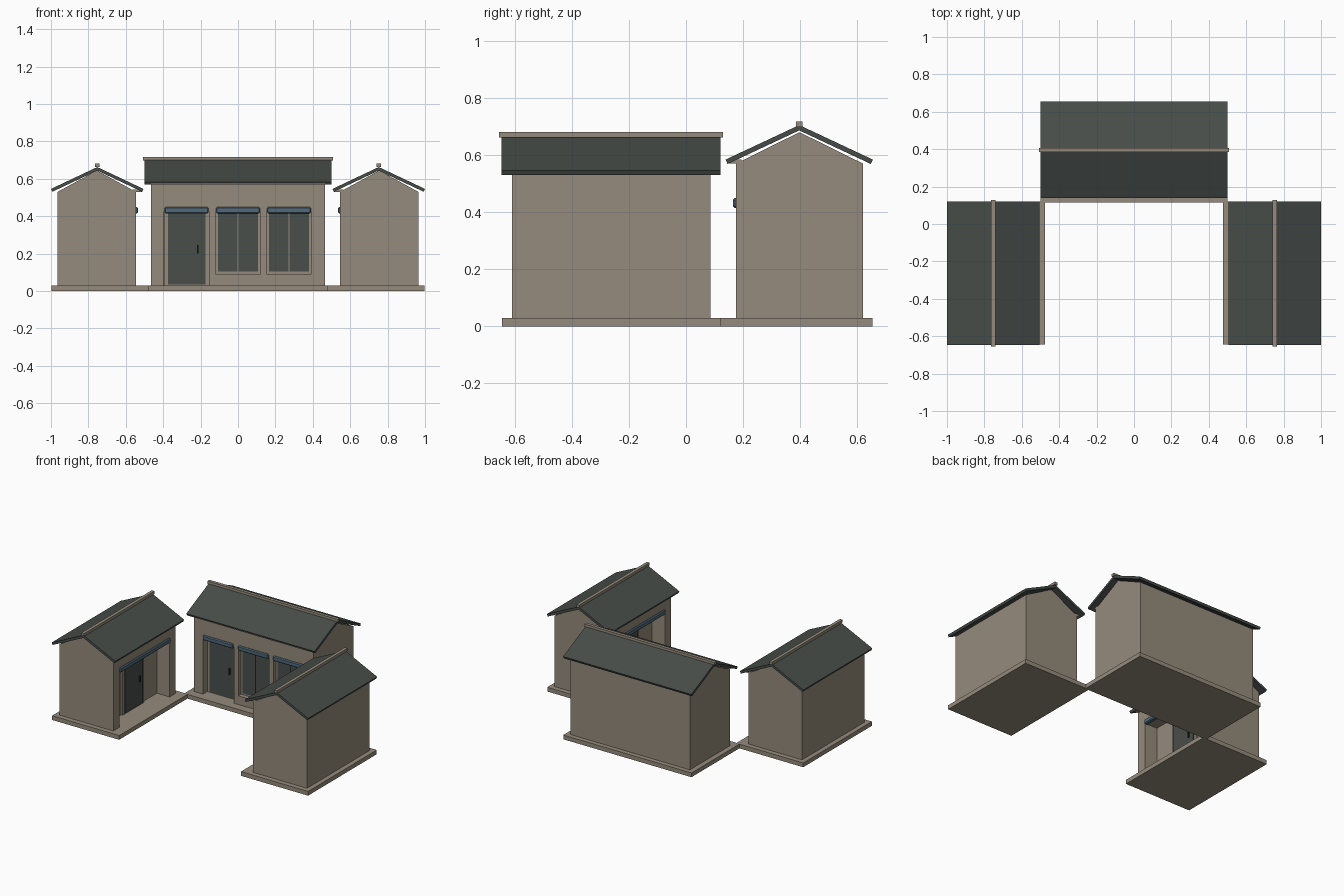
import bpy, bmesh, math
from mathutils import Matrix

if "Cube" in bpy.data.objects:
    bpy.data.objects.remove(bpy.data.objects["Cube"])


def material(name, rgb):
    m = bpy.data.materials.new(name)
    m.diffuse_color = (*rgb, 1)
    m.use_nodes = True
    m.node_tree.nodes["Principled BSDF"].inputs["Base Color"].default_value = m.diffuse_color
    return m


WALL = material("warm grey wall", (0.30, 0.258, 0.20))
ROOF = material("dark slate", (0.062, 0.073, 0.066))
GLASS = material("dark glass", (0.066, 0.077, 0.070))
BLUE = material("blue lintel", (0.082, 0.142, 0.195))
DARK = material("dark handle", (0.015, 0.016, 0.016))


def prism(name, profile, x0, x1, mat, place):
    """Extrude a (y, z) profile from x0 to x1."""
    bm = bmesh.new()
    face = bm.faces.new([bm.verts.new((x0, y, z)) for y, z in profile])
    ext = bmesh.ops.extrude_face_region(bm, geom=[face])["geom"]
    bmesh.ops.translate(bm, vec=(x1 - x0, 0, 0),
                        verts=[g for g in ext if isinstance(g, bmesh.types.BMVert)])
    bmesh.ops.recalc_face_normals(bm, faces=bm.faces)
    mesh = bpy.data.meshes.new(name)
    bm.to_mesh(mesh)
    bm.free()
    mesh.materials.append(mat)
    ob = bpy.data.objects.new(name, mesh)
    bpy.context.collection.objects.link(ob)
    ob.matrix_world = place
    return ob


def box(name, x0, x1, y0, y1, z0, z1, mat, place):
    return prism(name, [(y0, z0), (y1, z0), (y1, z1), (y0, z1)], x0, x1, mat, place)


def house(tag, place, w, d, eave, gable, roof_half, roof_y, roof_x, eave_top,
          apex, base_front, ridge_z, bays):
    """Local frame: front wall on y=0, body runs back to y=d, centred on x."""
    # plinth, walls and gable
    box(tag + "_plinth", -w / 2 - .035, w / 2 + .035, -base_front, d + .033, 0, .03, WALL, place)
    body = box(tag + "_walls", -w / 2, w / 2, 0, d, .03, eave, WALL, place)
    prism(tag + "_gable", [(0, eave), (d, eave), (d / 2, gable)], -w / 2, w / 2, WALL, place)
    # beam under the front eave
    box(tag + "_eave_beam", -w / 2, w / 2, -.032, .02, eave, eave + .014, WALL, place)

    # roof: bent slab with square-cut eaves
    a = math.atan2(apex - eave_top, roof_half)
    t = .017
    s, c = t * math.sin(a), t * math.cos(a)
    h = roof_half
    prism(tag + "_roof", [(roof_y - h, eave_top), (roof_y, apex), (roof_y + h, eave_top),
                          (roof_y + h - s, eave_top - c), (roof_y, apex - t / math.cos(a)),
                          (roof_y - h + s, eave_top - c)], -roof_x, roof_x, ROOF, place)
    box(tag + "_ridge", -roof_x - .008, roof_x + .008, roof_y - .011, roof_y + .011,
        ridge_z - .019, ridge_z, WALL, place)

    # recessed bays
    for i, (kind, x0, x1, depth) in enumerate(bays):
        n = f"{tag}_bay_{i}"
        bottom = .03 if kind == "door" else .092
        cutter = box(n + "_cutter", x0, x1, -.05, depth,
                     bottom - (.01 if kind == "door" else 0), .425, WALL, place)
        cutter.hide_render = True
        cutter.hide_set(True)
        mod = body.modifiers.new("recess", "BOOLEAN")
        mod.operation, mod.solver, mod.object = "DIFFERENCE", "EXACT", cutter
        mid = (x0 + x1) / 2
        if kind == "door":
            f = depth - .012
            box(n + "_door_frame", mid - .119, mid + .119, f, depth + .005, .03, .424, WALL, place)
            box(n + "_door", mid - .1, mid + .1, f - .006, f + .003, .036, .415, GLASS, place)
            box(n + "_handle", mid + .057, mid + .063, f - .016, f - .004, .2, .245, DARK, place)
        else:
            for k, (p, q) in enumerate([(x0 + .014, mid - .003), (mid + .003, x1 - .014)]):
                box(f"{n}_pane_{k}", p, q, depth - .006, depth + .003, .105, .415, GLASS, place)
        # blue lintel across the bay
        lintel = box(n + "_lintel", x0 + .002, x1 - .002, -.01, .02, .415, .449, BLUE, place)
        bev = lintel.modifiers.new("bevel", "BEVEL")
        bev.width, bev.segments = .006, 1


# main hall at the back
house("hall", Matrix.Translation((0, .175, 0)), .93, .445, .57, .68,
      .258, .2215, .5, .584, .705, .06, .717,
      [("door", -.395, -.155, .06), ("window", -.12, .12, .03), ("window", .153, .393, .03)])

# two side wings facing the courtyard
for tag, side in (("left_wing", -1), ("right_wing", 1)):
    place = Matrix.Translation((side * .545, -.2625, 0)) @ Matrix.Rotation(-side * math.pi / 2, 4, "Z")
    house(tag, place, .695, .42, .53, .645,
          .2475, .2075, .384, .546, .663, .07, .681,
          [("door", -.28, .28, .10)])
